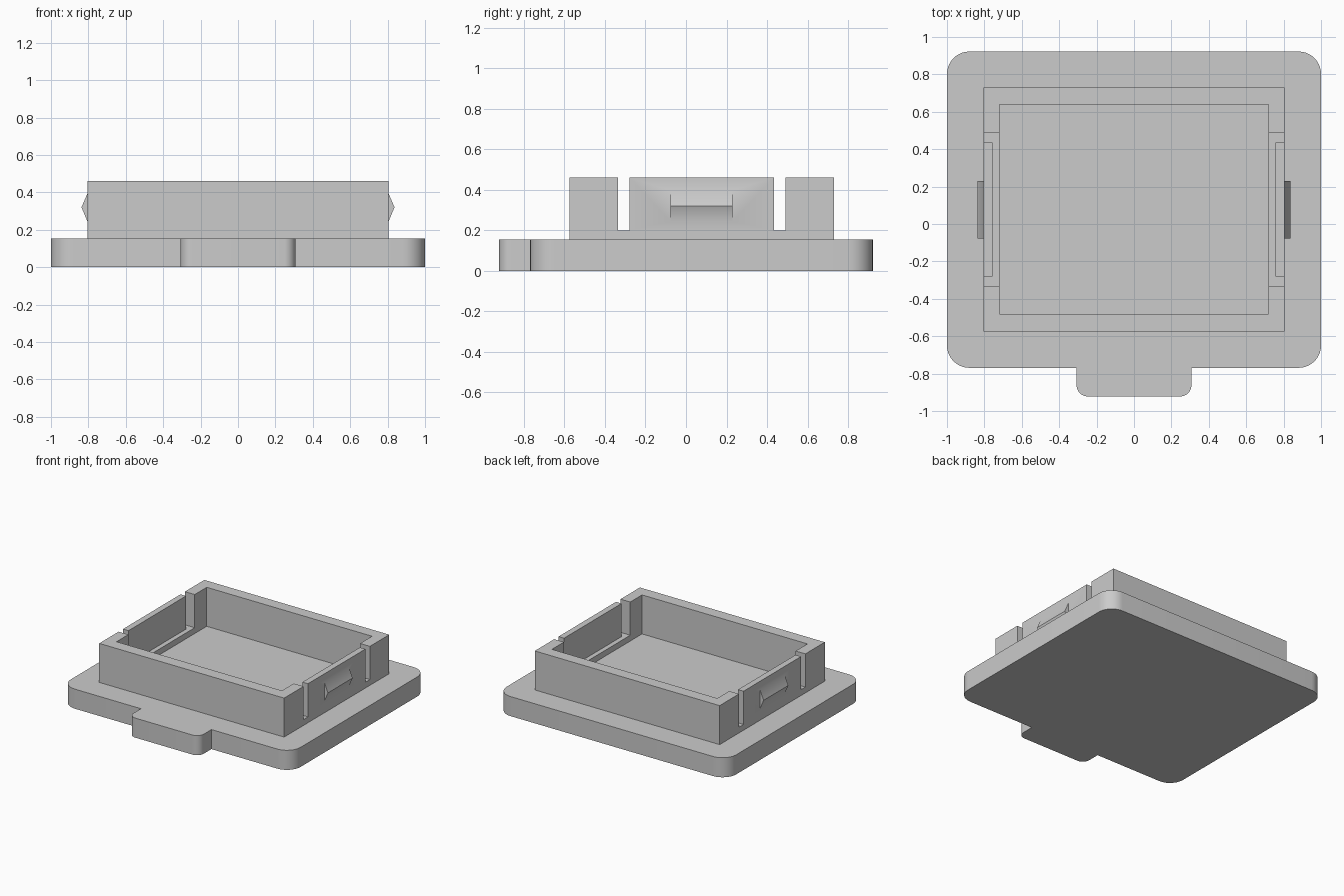
import bpy
import bmesh
from math import radians
from mathutils import Vector

if "Cube" in bpy.data.objects:
    bpy.data.objects.remove(bpy.data.objects["Cube"], do_unlink=True)

# One plain grey plastic
GREY = (0.6, 0.6, 0.6, 1)
grey = bpy.data.materials.new("grey plastic")
grey.use_nodes = True
grey.diffuse_color = GREY
grey.node_tree.nodes["Principled BSDF"].inputs["Base Color"].default_value = GREY


def extrude(name, points, direction):
    """Closed prism made by extruding a flat outline."""
    bm = bmesh.new()
    face = bm.faces.new([bm.verts.new(p) for p in points])
    top = bmesh.ops.extrude_face_region(bm, geom=[face])["geom"]
    moved = [g for g in top if isinstance(g, bmesh.types.BMVert)]
    bmesh.ops.translate(bm, vec=Vector(direction), verts=moved)
    bmesh.ops.recalc_face_normals(bm, faces=bm.faces)
    mesh = bpy.data.meshes.new(name)
    bm.to_mesh(mesh)
    bm.free()
    mesh.materials.append(grey)
    obj = bpy.data.objects.new(name, mesh)
    bpy.context.collection.objects.link(obj)
    return obj


def box(name, x, y, z):
    corners = [(x[0], y[0]), (x[1], y[0]), (x[1], y[1]), (x[0], y[1])]
    return extrude(name, [(a, b, z[0]) for a, b in corners], (0, 0, z[1] - z[0]))


def rounded(corners, steps=10):
    """Outline whose corners (x, y, radius) are right angles with round fillets."""
    out = []
    for i, (x, y, r) in enumerate(corners):
        here = Vector((x, y, 0))
        if r == 0:
            out.append(here)
            continue
        before = (Vector((*corners[i - 1][:2], 0)) - here).normalized()
        after = (Vector((*corners[(i + 1) % len(corners)][:2], 0)) - here).normalized()
        centre = here + (before + after) * r
        for s in range(steps + 1):
            arm = (-after).slerp(-before, s / steps)
            out.append(centre + arm * r)
    return out


def combine(target, tool, operation):
    """Apply a boolean and discard the tool."""
    tool.hide_render = True
    mod = target.modifiers.new(operation, "BOOLEAN")
    mod.operation, mod.solver, mod.object = operation, "EXACT", tool
    bpy.context.view_layer.objects.active = target
    bpy.ops.object.modifier_apply(modifier=mod.name)
    bpy.data.objects.remove(tool, do_unlink=True)


# Base plate with rounded corners and a front pull tab
BASE_TOP, RIM_TOP, SLOT_Z = 0.154, 0.461, 0.2
FRONT, BACK, TAB = -0.769, 0.922, 0.307
outline = [(-1, FRONT, 0.12), (-TAB, FRONT, 0), (-TAB, -BACK, 0.06),
           (TAB, -BACK, 0.06), (TAB, FRONT, 0), (1, FRONT, 0.12),
           (1, BACK, 0.12), (-1, BACK, 0.12)]
lid = extrude("lid_body", rounded(outline), (0, 0, BASE_TOP))

# Raised rim, hollowed down to the top of the base
OUT, IN, TONGUE = 0.805, 0.72, 0.757
combine(lid, box("rim", (-OUT, OUT), (-0.576, 0.731), (0.05, RIM_TOP)), "UNION")
combine(lid, box("pocket", (-IN, IN), (-0.482, 0.639), (BASE_TOP, 1)), "DIFFERENCE")

# Thin spring tongues: recess behind them and a slot at each end
SLOTS = [(-0.335, -0.28), (0.435, 0.49)]
combine(lid, box("recess", (-TONGUE, TONGUE), (SLOTS[0][0], SLOTS[1][1]),
                 (SLOT_Z, 1)), "DIFFERENCE")
for slot in SLOTS:
    combine(lid, box("slot", (-1, 1), slot, (SLOT_Z, 1)), "DIFFERENCE")

# Wedge-shaped catch on each tongue
for side in (1, -1):
    wedge = [(0.79, 0.245), (OUT, 0.245), (0.837, 0.32), (OUT, 0.395), (0.79, 0.395)]
    catch = extrude("catch", [(side * x, -0.077, z) for x, z in wedge], (0, 0.307, 0))
    combine(lid, catch, "UNION")

# Smooth the rounded corners and keep the edges sharp
bpy.ops.object.select_all(action="DESELECT")
lid.select_set(True)
bpy.context.view_layer.objects.active = lid
bpy.ops.object.shade_smooth_by_angle(angle=radians(30))
